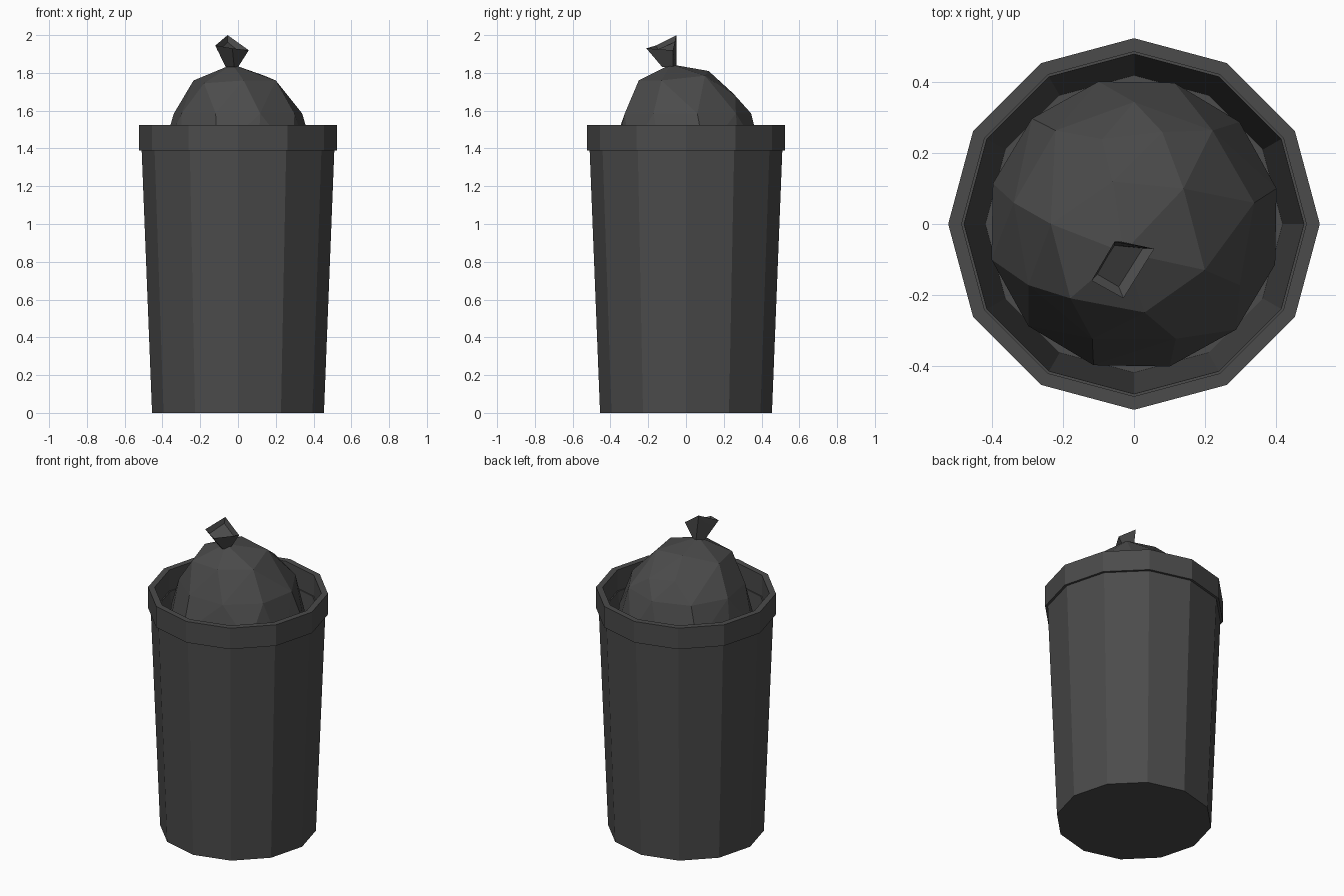
import bpy, bmesh, math

if "Cube" in bpy.data.objects:
    bpy.data.objects.remove(bpy.data.objects["Cube"])

grey = bpy.data.materials.new("dark grey")
grey.diffuse_color = (0.07, 0.07, 0.07, 1)
grey.use_nodes = True
grey.node_tree.nodes["Principled BSDF"].inputs["Base Color"].default_value = grey.diffuse_color


def finish(bm, name):
    bmesh.ops.recalc_face_normals(bm, faces=bm.faces)
    mesh = bpy.data.meshes.new(name)
    bm.to_mesh(mesh)
    bm.free()
    mesh.materials.append(grey)
    obj = bpy.data.objects.new(name, mesh)
    bpy.context.collection.objects.link(obj)
    return obj


def ring(n, r, z, start=0, wobble=0):
    """Points on a circle, alternately raised and lowered by wobble."""
    return [(r * math.cos(math.radians(start) + math.tau * i / n),
             r * math.sin(math.radians(start) + math.tau * i / n),
             z + wobble * (-1) ** i) for i in range(n)]


def lathe(name, profile, sides=12):
    bm = bmesh.new()
    rings = [[bm.verts.new(p) for p in ring(sides, r, z)] for r, z in profile]
    for a, b in zip(rings, rings[1:]):
        for i in range(sides):
            j = (i + 1) % sides
            bm.faces.new((a[i], a[j], b[j], b[i]))
    bm.faces.new(rings[0])
    bm.faces.new(rings[-1])
    return finish(bm, name)


# Hollow tapered bin with a stepped rim
lathe("bin", [(0.455, 0), (0.51, 1.39), (0.525, 1.39), (0.525, 1.525),
              (0.487, 1.525), (0.487, 1.39), (0.48, 1.39), (0.42, 0.035)])

# Faceted rubbish bag: hull around the crown points and lower rings
crown = [(-0.03, -0.08, 1.845), (-0.235, 0.0, 1.76), (-0.18, -0.21, 1.745),
         (0.03, -0.25, 1.76), (0.2, -0.13, 1.76), (0.14, 0.1, 1.785),
         (-0.06, 0.12, 1.81), (-0.09, 0.24, 1.70), (0.08, 0.26, 1.68)]
points = crown + ring(9, 0.345, 1.585, 10) + ring(12, 0.415, 1.32, 14, 0.05)
points += ring(9, 0.34, 1.04, 25) + ring(5, 0.2, 0.9)
bm = bmesh.new()
for p in points:
    bm.verts.new(p)
hull = bmesh.ops.convex_hull(bm, input=bm.verts)
loose = [v for v in bm.verts if not v.link_faces]
bmesh.ops.delete(bm, geom=loose, context='VERTS')
finish(bm, "rubbish_bag")

# Flared knot with a hollow mouth
bm = bmesh.new()
base = [bm.verts.new(p) for p in
        [(-0.035, -0.05, 1.83), (0.0, -0.07, 1.83), (-0.02, -0.125, 1.83), (-0.065, -0.1, 1.83)]]
mouth = [bm.verts.new(p) for p in
         [(-0.055, -0.05, 2.0), (0.057, -0.07, 1.92), (-0.03, -0.21, 1.93), (-0.12, -0.16, 1.945)]]
bm.faces.new(base)
top = bm.faces.new(mouth)
for i in range(4):
    j = (i + 1) % 4
    bm.faces.new((base[i], base[j], mouth[j], mouth[i]))
bmesh.ops.recalc_face_normals(bm, faces=bm.faces)
bmesh.ops.inset_region(bm, faces=[top], thickness=0.025, depth=-0.03)
finish(bm, "bag_knot")
